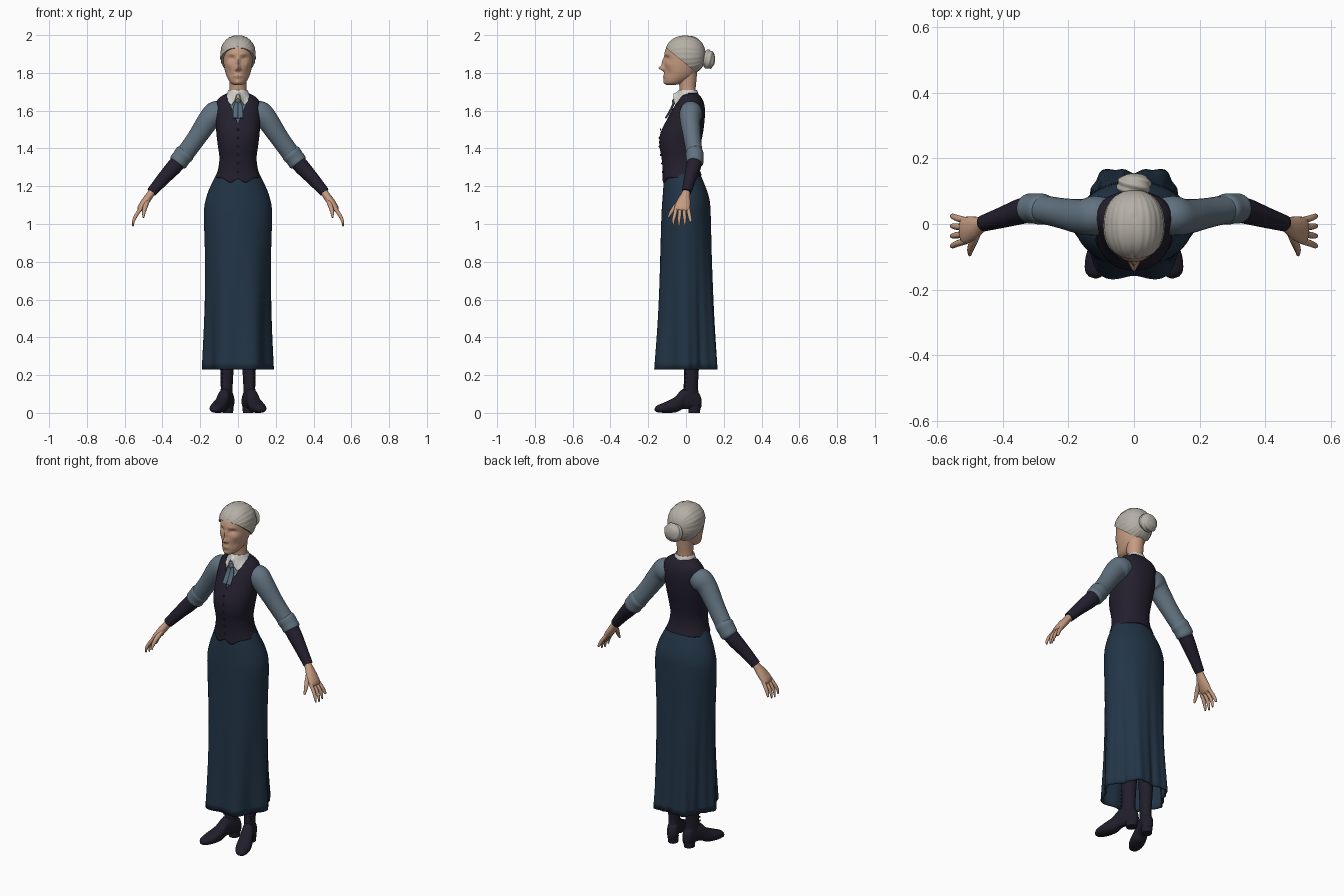
import bpy, bmesh, math
from math import sin, cos, pi, exp, atan2
from mathutils import Vector, Matrix

if "Cube" in bpy.data.objects:
    bpy.data.objects.remove(bpy.data.objects["Cube"])


def material(name, *rgb):
    mat = bpy.data.materials.new(name)
    mat.use_nodes = True
    color = (*rgb, 1)
    mat.diffuse_color = color
    shader = next(n for n in mat.node_tree.nodes if n.type == "BSDF_PRINCIPLED")
    shader.inputs["Base Color"].default_value = color
    shader.inputs["Roughness"].default_value = 0.8
    return mat


SKIN = material("warm skin", .56, .33, .22)
LIPS = material("muted lips", .38, .19, .14)
HAIR = material("silver hair", .46, .43, .38)
WHITE = material("white collar", .68, .66, .62)
SHIRT = material("slate blue shirt", .12, .17, .215)
TIE = material("dusty blue tie", .09, .14, .19)
VEST = material("dark plum vest", .017, .014, .027)
SKIRT = material("navy skirt", .016, .035, .062)
LEATHER = material("dark leather", .015, .013, .023)


def finish(name, bm, mat, solid=0.0):
    """Turn a bmesh into a smooth shaded object."""
    bmesh.ops.recalc_face_normals(bm, faces=bm.faces)
    mesh = bpy.data.meshes.new(name)
    bm.to_mesh(mesh)
    bm.free()
    mesh.materials.append(mat)
    obj = bpy.data.objects.new(name, mesh)
    bpy.context.collection.objects.link(obj)
    if solid:
        mod = obj.modifiers.new("thickness", "SOLIDIFY")
        mod.thickness, mod.offset = solid, 0
    bpy.ops.object.select_all(action="DESELECT")
    obj.select_set(True)
    bpy.context.view_layer.objects.active = obj
    bpy.ops.object.shade_smooth_by_angle(angle=math.radians(50))
    return obj


def smooth(stations, steps):
    """Catmull-Rom interpolation of equal-length tuples."""
    out, last = [], len(stations) - 1
    for i in range(last):
        a, b, c, d = (stations[min(max(k, 0), last)] for k in (i - 1, i, i + 1, i + 2))
        for s in range(steps):
            t = s / steps
            out.append([q + t * (r - p) / 2 + t * t * (p - 2.5 * q + 2 * r - w / 2)
                        + t ** 3 * (1.5 * (q - r) + (w - p) / 2)
                        for p, q, r, w in zip(a, b, c, d)])
    return out + [list(stations[-1])]


def bridge(rings, cap=True):
    bm = bmesh.new()
    loops = [[bm.verts.new(p) for p in ring] for ring in rings]
    n = len(loops[0])
    for low, high in zip(loops, loops[1:]):
        for i in range(n):
            j = (i + 1) % n
            bm.faces.new((low[i], low[j], high[j], high[i]))
    if cap:
        bm.faces.new(loops[0])
        bm.faces.new(loops[-1])
    return bm


def loft(stations, segs=48, steps=5, cap=True, square=1.0, tweak=None):
    """Stack oval sections given as (height, half width, front, back)."""
    rings = []
    for z, rx, front, back in smooth(stations, steps):
        ring = []
        for i in range(segs):
            a = 2 * pi * i / segs
            c, s = cos(a), sin(a)
            x = rx * math.copysign(abs(c) ** square, c)
            y = (front + back) / 2 + (back - front) / 2 * math.copysign(abs(s) ** square, s)
            p = Vector((x, y, z))
            ring.append(tweak(p, a) if tweak else p)
        rings.append(ring)
    return bridge(rings, cap)


def tube(name, stations, mat, side=1, segs=20, steps=5):
    """Sweep ovals along a path of (x, y, z, depth radius, other radius)."""
    pts = smooth(stations, steps)
    rings = []
    for i, (x, y, z, r1, r2) in enumerate(pts):
        d = (Vector(pts[min(i + 1, len(pts) - 1)][:3]) - Vector(pts[max(i - 1, 0)][:3])).normalized()
        u = Vector((0, 1, 0))
        u = (u - d * u.dot(d)).normalized()
        v = d.cross(u)
        ring = [Vector((x, y, z)) + u * r1 * cos(2 * pi * k / segs) + v * r2 * sin(2 * pi * k / segs)
                for k in range(segs)]
        rings.append([Vector((p.x * side, p.y, p.z)) for p in ring])
    return finish(name, bridge(rings), mat)


def ball(name, center, size, mat):
    bm = bmesh.new()
    bmesh.ops.create_uvsphere(bm, u_segments=16, v_segments=10, radius=1)
    bmesh.ops.transform(bm, matrix=Matrix.LocRotScale(Vector(center), None, Vector(size)), verts=bm.verts)
    return finish(name, bm, mat)


def bell(x, width):
    return exp(-(x / width) ** 2)


# Head with a sculpted face: (x, z, width, height, push along y)
FACE = [(0, 1.825, .011, .012, -.028), (0, 1.855, .009, .025, -.014), (.034, 1.875, .018, .014, .012),
        (.034, 1.867, .012, .008, -.005), (.03, 1.9, .02, .008, -.004), (0, 1.778, .02, .013, -.006),
        (0, 1.75, .018, .012, -.007), (.05, 1.845, .015, .015, -.005), (.012, 1.818, .006, .006, -.008),
        (.045, 1.8, .015, .02, .006)]


def sculpt(p, a):
    if p.y < -.03:
        p.y += sum(d * bell(abs(p.x) - x, w) * bell(p.z - z, h) for x, z, w, h, d in FACE)
    return p


bm = loft([(1.735, .018, -.1, -.06), (1.748, .04, -.112, -.01), (1.78, .059, -.115, .04),
           (1.82, .071, -.115, .065), (1.87, .078, -.114, .08), (1.92, .078, -.11, .082),
           (1.955, .065, -.085, .07), (1.98, .035, -.04, .04)], segs=96, steps=9, tweak=sculpt)
head = finish("head", bm, SKIN)
head.data.materials.append(LIPS)
for f in head.data.polygons:
    c = f.center
    if c.y < -.09 and abs(c.z - 1.778) < .009 * (1 - abs(c.x) / .027):
        f.material_index = 1
finish("neck", loft([(1.63, .055, -.04, .07), (1.7, .045, -.033, .052), (1.76, .045, -.04, .055),
                     (1.81, .05, -.05, .06)]), SKIN)

# Hair combed back from a centre parting, then a twisted bun


def strand_ball(name, center, size, shape, cut=False):
    bm = bmesh.new()
    bmesh.ops.create_uvsphere(bm, u_segments=120, v_segments=40, radius=1)
    bmesh.ops.rotate(bm, verts=bm.verts, matrix=Matrix.Rotation(-pi / 2, 3, "X"))
    for v in bm.verts:
        n = v.co.copy()
        k = shape(n, atan2(n.x, n.z))
        v.co = [c + math.copysign(abs(e) ** .92, e) * s * k for c, e, s in zip(center, n, size)]
    if cut:
        bmesh.ops.bisect_plane(bm, geom=bm.verts[:] + bm.edges[:] + bm.faces[:], plane_co=(0, 0, 1.846),
                               plane_no=(0, .82, 1), clear_inner=True)
        bmesh.ops.holes_fill(bm, edges=[e for e in bm.edges if e.is_boundary])
    return finish(name, bm, HAIR)


strand_ball("combed_hair", (0, -.004, 1.894), (.094, .108, .105),
            lambda n, a: 1 + (.009 * cos(26 * a) + .006 * cos(11 * a + 2 * n.y)) * (1 - n.y ** 2)
            - .035 * bell(a, .07) * (n.y < .3), True)
strand_ball("hair_bun", (0, .118, 1.872), (.052, .036, .05),
            lambda n, a: 1 + .05 * cos(3 * a + 9 * n.y) * (1 - n.y ** 2))

# Shirt body and the vest over it
BODY = [(1.245, .117, -.121, .08), (1.29, .102, -.12, .068), (1.35, .095, -.126, .064),
        (1.42, .104, -.138, .074), (1.48, .111, -.132, .086), (1.54, .114, -.104, .094),
        (1.6, .115, -.074, .097), (1.64, .112, -.049, .091), (1.668, .094, -.034, .078),
        (1.69, .056, -.03, .06)]
finish("shirt_body", loft([(z, r - .006, f + .006, b - .006) for z, r, f, b in BODY], square=.9), SHIRT)


def hem(p, a):
    if p.z < 1.3:
        drop = -.026 * bell(abs(p.x) - .04, .028) if p.y < 0 else .012 * bell(p.x, .08)
        p.z += drop * (1.3 - p.z) / .055
    return p


bm = loft(BODY, segs=64, cap=False, square=.9, tweak=hem)
SLOPE, APEX = .42, 1.53
for s in (1, -1):
    bmesh.ops.bisect_plane(bm, geom=bm.verts[:] + bm.edges[:] + bm.faces[:], plane_co=(0, 0, APEX),
                           plane_no=(s, 0, -SLOPE))
opening = [f for f in bm.faces if (c := f.calc_center_median()).y < .01 and abs(c.x) < (c.z - APEX) * SLOPE]
bmesh.ops.delete(bm, geom=opening, context="FACES")
vest = finish("vest", bm, VEST, .007)


def chest(z):
    return min(v.co.y for v in vest.data.vertices if abs(v.co.x) < .03 and abs(v.co.z - z) < .02)


for i in range(6):
    z = 1.5 - i * .045
    ball(f"vest_button_{i + 1}", (0, chest(z) - .003, z), (.006, .004, .006), LEATHER)

# Pointed collar and tie


def collar_points(p, a):
    k = .05 * cos(24 * a)
    if p.y < 0:
        k += .7 * bell(abs(p.x) - .036, .018) - .6 * bell(p.x, .012)
    p.z -= (1.708 - p.z) * k
    return p


finish("collar", loft([(1.67, .044, -.036, .055), (1.708, .048, -.037, .056), (1.69, .056, -.046, .063),
                       (1.662, .066, -.066, .07)], segs=96, cap=False, tweak=collar_points), WHITE, .004)
ball("tie_knot", (0, -.062, 1.65), (.014, .012, .014), TIE)
for s, side in ((1, "left"), (-1, "right")):
    tube(f"{side}_tie_tail", [(.004, -.062, 1.65, .006, .008), (.012, -.078, 1.61, .006, .014),
                              (.014, -.108, 1.56, .005, .013)], TIE, s)

# Skirt with six soft folds that deepen towards the hem


def folds(p, a):
    depth = max(0, (1.1 - p.z) / .87) ** 1.5
    wave = .014 * cos(6 * a) + (.004 * cos(18 * a) if p.y > 0 else 0)
    return p + Vector((cos(a), sin(a), 0)) * depth * wave


finish("skirt", loft([(.23, .17, -.168, .168), (.5, .165, -.15, .15), (.8, .167, -.136, .136),
                      (1.05, .176, -.126, .127), (1.14, .164, -.12, .118), (1.22, .132, -.114, .09),
                      (1.28, .1, -.108, .063)], segs=144, cap=False, tweak=folds), SKIRT, .008)

# Arms, hands and boots on both sides
for s, side in ((1, "left"), (-1, "right")):
    tube(f"{side}_sleeve", [(.075, .03, 1.59, .05, .05), (.115, .026, 1.585, .06, .066),
                            (.155, .022, 1.55, .054, .058), (.22, .033, 1.455, .046, .05),
                            (.285, .046, 1.365, .043, .048)], SHIRT, s, 28)
    tube(f"{side}_rolled_cuff", [(.268, .043, 1.39, .036, .038), (.28, .045, 1.375, .047, .052),
                                 (.3, .047, 1.35, .046, .05), (.318, .047, 1.325, .045, .049),
                                 (.325, .046, 1.316, .03, .032)], SHIRT, s, 28)
    tube(f"{side}_forearm_cover", [(.31, .046, 1.335, .04, .042), (.345, .038, 1.295, .039, .041),
                                   (.4, .02, 1.235, .032, .034), (.458, .002, 1.168, .025, .027)],
         VEST, s)
    tube(f"{side}_palm", [(.445, .004, 1.182, .02, .02), (.465, -.002, 1.155, .024, .02),
                          (.49, -.012, 1.12, .036, .021), (.515, -.02, 1.085, .041, .018),
                          (.524, -.022, 1.07, .034, .01)], SKIN, s)
    for i, (finger, tip) in enumerate((("index", .995), ("middle", .987), ("ring", .992), ("little", 1.01))):
        y = -.052 + i * .021
        spread = y + (i - 1.6) * .009
        tube(f"{side}_{finger}_finger", [(.512, y, 1.085, .01, .011), (.537, (y + spread) / 2, 1.05, .01, .01),
                                         (.552, spread, 1.02, .008, .008), (.556, spread, tip, .004, .004)],
             SKIN, s, 10)
    tube(f"{side}_thumb", [(.475, -.018, 1.135, .012, .014), (.488, -.05, 1.1, .013, .013),
                           (.498, -.077, 1.065, .01, .01), (.5, -.094, 1.035, .005, .005)], SKIN, s, 12)
    # Boot: the foot is a loft along its length, turned outward at the ankle
    turn = Matrix.Translation((s * .06, .025, 0)) @ Matrix.Rotation(s * math.radians(20), 4, "Z")
    foot = loft([(-.2, .01, .01, .025), (-.185, .028, .003, .04), (-.14, .04, 0, .058),
                 (-.085, .038, .003, .085), (-.045, .032, .02, .125), (.005, .031, .02, .13),
                 (.04, .029, .015, .11), (.056, .014, .025, .08)], segs=32, square=.85,
                tweak=lambda p, a: Vector((p.x, p.z, p.y)))
    foot.transform(turn)
    finish(f"{side}_boot_foot", foot, LEATHER)
    heel = loft([(0, .027, -.01, .05), (.035, .03, -.014, .055)], segs=24, steps=1)
    heel.transform(turn)
    finish(f"{side}_boot_heel", heel, LEATHER)
    shaft = loft([(.08, .03, -.05, .048), (.13, .03, -.04, .04), (.2, .033, -.036, .042),
                  (.3, .038, -.04, .048), (.4, .04, -.042, .05)], segs=32)
    shaft.transform(turn)
    finish(f"{side}_boot_shaft", shaft, LEATHER)
    for i in range(6):
        spot = turn @ Vector((s * .014, -.04 + i * .0015, .12 + i * .022))
        ball(f"{side}_boot_button_{i + 1}", spot, (.005, .005, .005), VEST)
